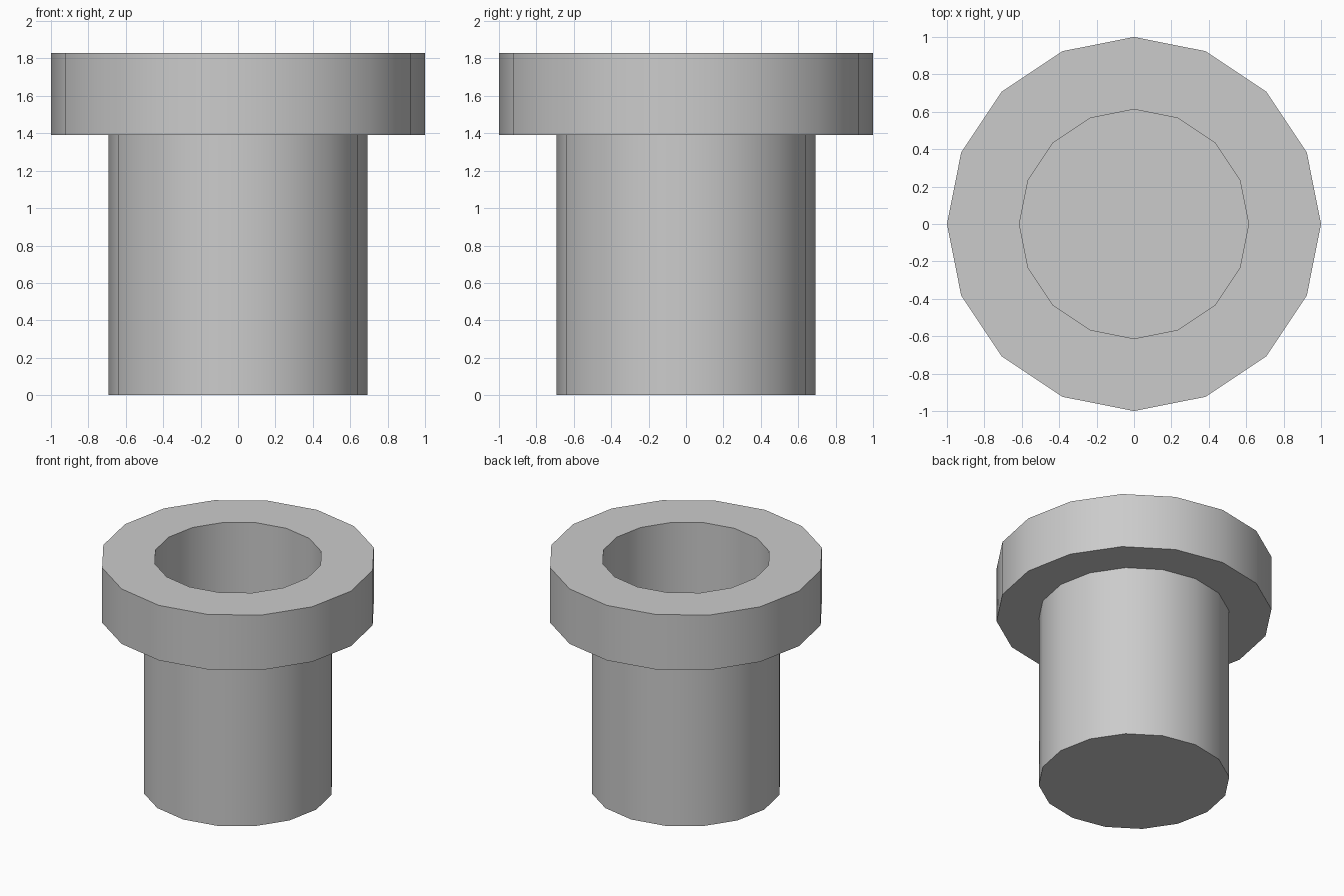
import bpy
import bmesh
from math import cos, sin, tau, radians

if "Cube" in bpy.data.objects:
    bpy.data.objects.remove(bpy.data.objects["Cube"])

SIDES = 16


def lathe(name, profile):
    """Revolve (radius, height) points around z, capping both ends."""
    bm = bmesh.new()
    rings = [[bm.verts.new((r * cos(tau * i / SIDES), r * sin(tau * i / SIDES), z))
              for i in range(SIDES)] for r, z in profile]
    for low, high in zip(rings, rings[1:]):
        for i in range(SIDES):
            j = (i + 1) % SIDES
            bm.faces.new((low[i], low[j], high[j], high[i]))
    bm.faces.new(rings[0][::-1])
    bm.faces.new(rings[-1])
    bmesh.ops.recalc_face_normals(bm, faces=bm.faces)
    mesh = bpy.data.meshes.new(name)
    bm.to_mesh(mesh)
    bm.free()
    obj = bpy.data.objects.new(name, mesh)
    bpy.context.collection.objects.link(obj)
    bpy.ops.object.select_all(action='DESELECT')
    obj.select_set(True)
    bpy.context.view_layer.objects.active = obj
    bpy.ops.object.shade_smooth_by_angle(angle=radians(30))
    return obj


# Hollow pipe with a wide collar and closed bottom
lathe("flanged_pipe", [
    (0.693, 0.0), (0.693, 1.39),      # outer wall
    (1.0, 1.39), (1.0, 1.83),         # collar
    (0.613, 1.83), (0.613, 0.08),     # bore down to the floor
])
